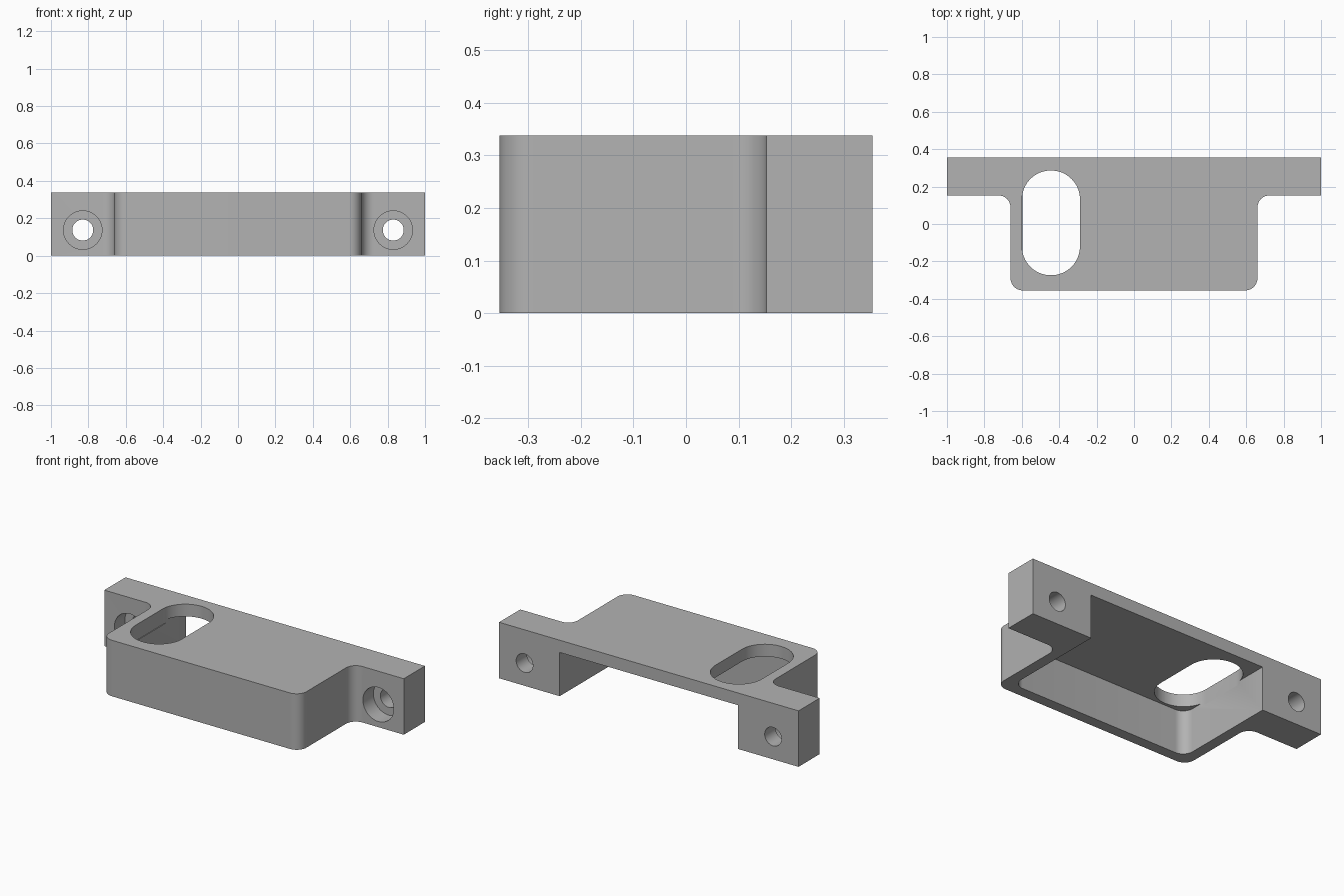
import bpy
import bmesh
from math import cos, sin, pi, radians
from mathutils import Vector

cube = bpy.data.objects.get("Cube")
if cube:
    bpy.data.objects.remove(cube, do_unlink=True)

HEIGHT, BACK, FRONT, SHOULDER = 0.338, 0.355, -0.355, 0.153
BODY, INNER, PLATE, RADIUS = 0.66, 0.595, 0.074, 0.065

grey = bpy.data.materials.new("grey")
grey.use_nodes = True
grey.diffuse_color = (0.45, 0.45, 0.45, 1)
grey.node_tree.nodes["Principled BSDF"].inputs["Base Color"].default_value = grey.diffuse_color


def rounded(corners, steps=10):
    """Outline from (x, y, radius) corners with right-angle bends."""
    points = []
    for i, (x, y, r) in enumerate(corners):
        p = Vector((x, y))
        if not r:
            points.append(p)
            continue
        a = (Vector(corners[i - 1][:2]) - p).normalized() * r
        b = (Vector(corners[(i + 1) % len(corners)][:2]) - p).normalized() * r
        for k in range(steps + 1):
            t = k / steps * pi / 2
            points.append(p + a * (1 - sin(t)) + b * (1 - cos(t)))
    return points


def prism(name, outline, z0, z1):
    bm = bmesh.new()
    face = bm.faces.new([bm.verts.new((p.x, p.y, z0)) for p in outline])
    top = bmesh.ops.extrude_face_region(bm, geom=[face])["geom"]
    bmesh.ops.translate(bm, vec=(0, 0, z1 - z0),
                        verts=[v for v in top if isinstance(v, bmesh.types.BMVert)])
    bmesh.ops.recalc_face_normals(bm, faces=bm.faces)
    mesh = bpy.data.meshes.new(name)
    bm.to_mesh(mesh)
    bm.free()
    obj = bpy.data.objects.new(name, mesh)
    mesh.materials.append(grey)
    bpy.context.collection.objects.link(obj)
    return obj


def bore(name, x, radius, y0, y1):
    bpy.ops.mesh.primitive_cylinder_add(
        vertices=48, radius=radius, depth=y1 - y0,
        location=(x, (y0 + y1) / 2, 0.137), rotation=(pi / 2, 0, 0))
    obj = bpy.context.object
    obj.name = name
    obj.data.materials.append(grey)
    return obj


def cut(target, cutter):
    cutter.hide_render = True
    mod = target.modifiers.new("cut", "BOOLEAN")
    mod.operation, mod.solver, mod.object = "DIFFERENCE", "EXACT", cutter
    bpy.context.view_layer.objects.active = target
    bpy.ops.object.modifier_apply(modifier=mod.name)
    bpy.data.objects.remove(cutter, do_unlink=True)


# T-shaped body with rounded front corners and filleted shoulders
right_half = [(-1, BACK, 0), (-1, SHOULDER, 0),
              (-BODY, SHOULDER, RADIUS), (-BODY, FRONT, RADIUS)]
left_half = [(-x, y, r) for x, y, r in reversed(right_half)]
bracket = prism("bracket", rounded(right_half + left_half), 0, HEIGHT)

# Hollow, open below and at the back
front_wall = FRONT + BODY - INNER
cut(bracket, prism("hollow_cutter", rounded([
    (-INNER, BACK + 0.1, 0), (-INNER, front_wall, RADIUS),
    (INNER, front_wall, RADIUS), (INNER, BACK + 0.1, 0)]), -0.1, HEIGHT - PLATE))

# Oblong opening through the top plate
x, y, r, half = -0.444, 0.006, 0.155, 0.28
cut(bracket, prism("slot_cutter", rounded([
    (x - r, y + half, r - 0.001), (x - r, y - half, r - 0.001),
    (x + r, y - half, r - 0.001), (x + r, y + half, r - 0.001)], 16), HEIGHT - PLATE - 0.02, HEIGHT + 0.1))

# Counterbored screw holes in both ears
for side in (-1, 1):
    cut(bracket, bore("screw_hole_cutter", side * 0.83, 0.056, 0, BACK + 0.1))
    cut(bracket, bore("counterbore_cutter", side * 0.83, 0.103, 0, SHOULDER + 0.1))

bpy.ops.object.select_all(action="DESELECT")
bracket.select_set(True)
bpy.context.view_layer.objects.active = bracket
bpy.ops.object.shade_smooth_by_angle(angle=radians(30))
